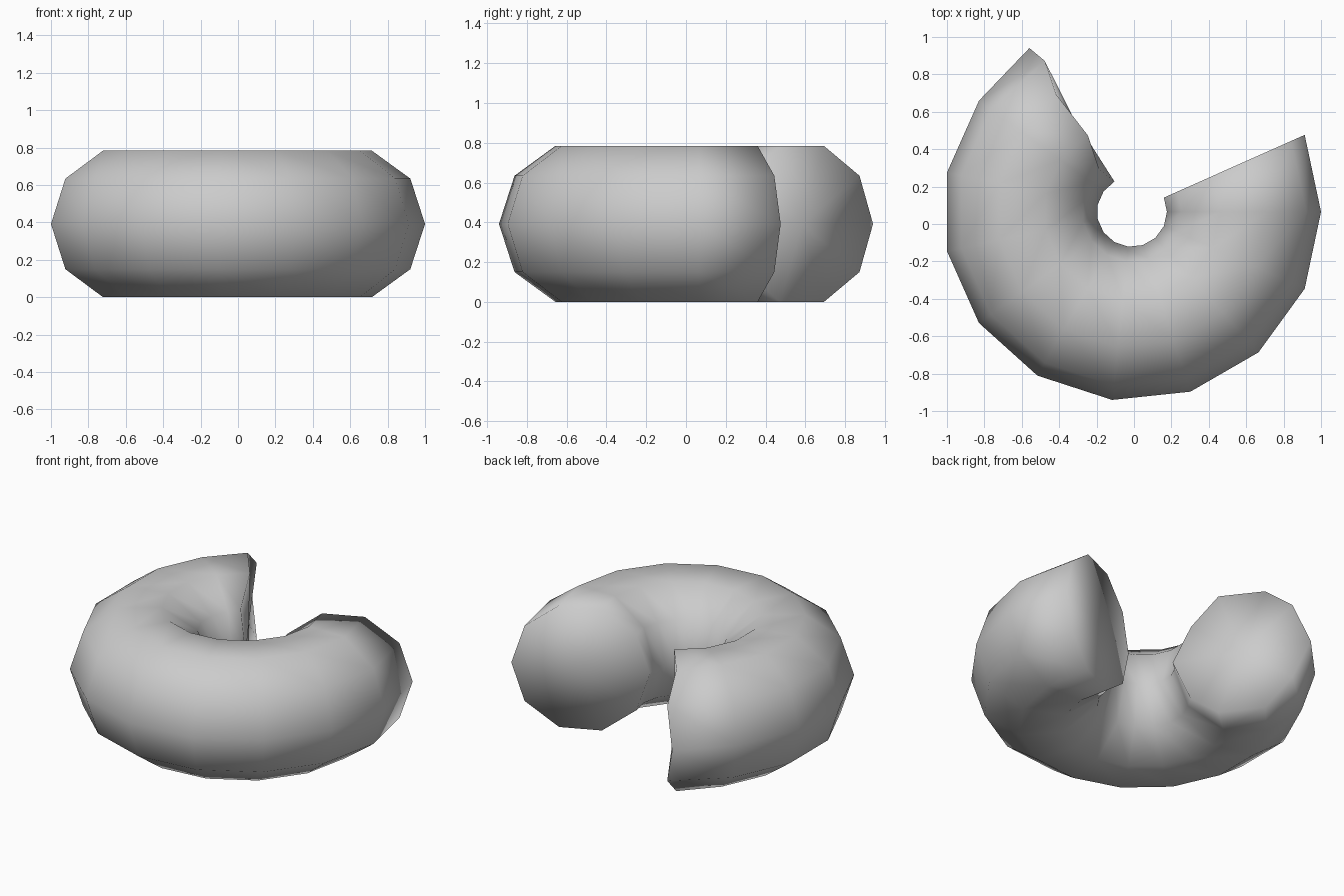
import bpy, bmesh
from math import sin, cos, radians

if "Cube" in bpy.data.objects:
    bpy.data.objects.remove(bpy.data.objects["Cube"])

CX, CY, CZ = -0.011, 0.065, 0.392   # ring centre
OUTER, TUBE = 1.011, 0.412          # outer radius, tube radius
SIDES, STEP = 10, 24
RINGS = 12

bm = bmesh.new()


def ring(index):
    """Decagonal cross-section swept around the ring centre."""
    a = radians(24 - index * STEP)
    verts = []
    for k in range(SIDES):
        t = radians(k * 360 / SIDES)
        r = OUTER - TUBE + TUBE * cos(t)
        x = CX + r * cos(a)
        # the far end has a crimped rim: every second corner sits back
        if index == RINGS - 1 and k % 2 == 0:
            x -= 0.043
        verts.append(bm.verts.new((x, CY + r * sin(a), CZ + TUBE * sin(t))))
    return verts


def cap(verts):
    """Close an end with a fan around its middle."""
    mid = bm.verts.new(sum((v.co for v in verts), verts[0].co * 0) / SIDES)
    for k in range(SIDES):
        bm.faces.new((verts[k], verts[(k + 1) % SIDES], mid))


# curved tube body
rings = [ring(i) for i in range(RINGS)]
for a, b in zip(rings, rings[1:]):
    for k in range(SIDES):
        n = (k + 1) % SIDES
        bm.faces.new((a[k], a[n], b[n], b[k]))

# end caps
cap(rings[0])
cap(rings[-1])
bmesh.ops.recalc_face_normals(bm, faces=bm.faces)
for f in bm.faces:
    f.smooth = True

mesh = bpy.data.meshes.new("curved_tube")
bm.to_mesh(mesh)
bm.free()
obj = bpy.data.objects.new("curved_tube", mesh)
bpy.context.collection.objects.link(obj)
